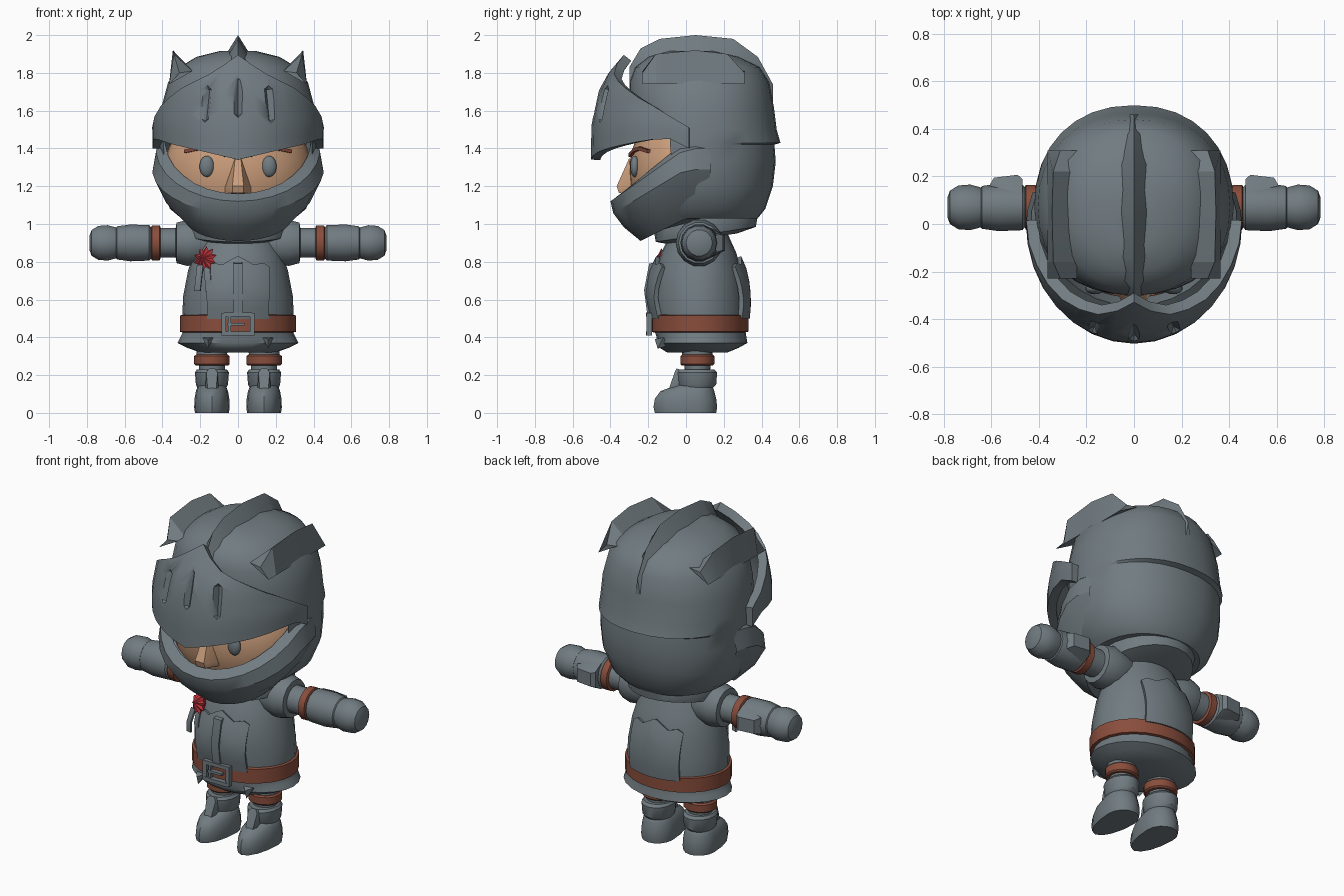
import bpy, bmesh, math
from mathutils import Vector, Matrix

if "Cube" in bpy.data.objects:
    bpy.data.objects.remove(bpy.data.objects["Cube"])

def material(name, rgb):
    m = bpy.data.materials.new(name)
    m.diffuse_color = (*rgb, 1)
    m.use_nodes = True
    m.node_tree.nodes["Principled BSDF"].inputs["Base Color"].default_value = m.diffuse_color
    return m

STEEL = material("steel", (0.165, 0.2, 0.22))
SKIN = material("skin", (0.6, 0.34, 0.2))
LEATHER = material("leather", (0.25, 0.075, 0.045))
RED = material("red", (0.5, 0.035, 0.045))

def finish(name, bm, mat, angle=35, solid=0):
    bmesh.ops.recalc_face_normals(bm, faces=bm.faces)
    me = bpy.data.meshes.new(name)
    bm.to_mesh(me)
    bm.free()
    me.materials.append(mat)
    ob = bpy.data.objects.new(name, me)
    bpy.context.collection.objects.link(ob)
    bpy.ops.object.select_all(action='DESELECT')
    ob.select_set(True)
    bpy.context.view_layer.objects.active = ob
    if solid:
        mod = ob.modifiers.new("thickness", 'SOLIDIFY')
        mod.thickness, mod.offset = solid, 0
        bpy.ops.object.modifier_apply(modifier=mod.name)
    bpy.ops.object.shade_smooth_by_angle(angle=math.radians(angle))
    return ob

def loft(name, rows, mat, closed=True, caps=True, drop=None, **kw):
    """Skin rows of points; drop(center) removes unwanted faces."""
    bm = bmesh.new()
    vs = [[bm.verts.new(p) for p in r] for r in rows]
    n = len(rows[0])
    for a, b in zip(vs, vs[1:]):
        for i in range(n if closed else n - 1):
            j = (i + 1) % n
            bm.faces.new((a[i], a[j], b[j], b[i]))
    if caps:
        bm.faces.new(vs[0])
        bm.faces.new(vs[-1])
    if drop:
        bad = [f for f in bm.faces if drop(f.calc_center_median())]
        bmesh.ops.delete(bm, geom=bad, context='FACES')
    return finish(name, bm, mat, **kw)

def hull(name, pts, mat, **kw):
    bm = bmesh.new()
    for p in pts:
        bm.verts.new(p)
    bmesh.ops.convex_hull(bm, input=bm.verts)
    return finish(name, bm, mat, **kw)

def box(name, c, size, mat):
    bm = bmesh.new()
    bmesh.ops.create_cube(bm, size=1, matrix=Matrix.Translation(c) @ Matrix.Diagonal((*size, 1)))
    return finish(name, bm, mat)

def ball(name, c, r, mat, u=24, v=14):
    bm = bmesh.new()
    bmesh.ops.create_uvsphere(bm, u_segments=u, v_segments=v, radius=1,
                              matrix=Matrix.Translation(c) @ Matrix.Diagonal((*r, 1)))
    return finish(name, bm, mat, angle=60)

def ring(z, rx, yf, yb, cx=0, yc=0.07, p=2.0, n=24, tilt=0):
    pts = []
    for i in range(n):
        a = 2 * math.pi * i / n
        c, s = math.cos(a), math.sin(a)
        x = math.copysign(abs(c) ** (2 / p), c) * rx
        y = yc + math.copysign(abs(s) ** (2 / p), s) * ((yb - yc) if s > 0 else (yc - yf))
        pts.append((cx + x, y, z + tilt * (y - yc)))
    return pts

def arm_ring(s, x, r, n=14):
    return [(s * x, 0.07 + r * math.cos(2 * math.pi * i / n), 0.9 + r * math.sin(2 * math.pi * i / n))
            for i in range(n)]

def lerp(table, k):
    for a, b in zip(table, table[1:]):
        if k <= b[0]:
            t = max(0, (k - a[0]) / (b[0] - a[0]))
            return [u + (v - u) * t for u, v in zip(a, b)]
    return table[-1]

# head and face
def face_y(x, z):
    return -0.3 * math.sqrt(max(0.01, 1 - (x / 0.39) ** 2 - ((z - 1.28) / 0.36) ** 2))

ball("head", (0, 0, 1.28), (0.39, 0.3, 0.36), SKIN, 32, 18)
hull("nose", [(s * w, y, z) for s in (1, -1) for w, y, z in
     ((0.015, -0.3, 1.35), (0.02, -0.325, 1.29), (0.03, -0.367, 1.2), (0.03, -0.355, 1.165),
      (0.07, -0.27, 1.16), (0.07, -0.29, 1.19))], SKIN)
for s in (1, -1):
    ball("eye", (s * 0.165, face_y(0.165, 1.305), 1.305), (0.04, 0.025, 0.056), STEEL, 14, 10)
    loft("eyebrow", [[(s * x, face_y(x, z) - 0.008, z + h) for x, z in
         ((0.07, 1.365), (0.14, 1.39), (0.2, 1.4), (0.28, 1.385))] for h in (-0.009, 0.009)],
         LEATHER, closed=False, caps=False, solid=0.02)

# helmet shell, open at the face, with a lip round the back
SHELL = ((1.03, .30, -.2, .38), (1.08, .36, -.2, .42), (1.2, .41, -.25, .46), (1.33, .42, -.28, .475),
         (1.42, .42, -.3, .468), (1.43, .42, -.3, .5), (1.5, .415, -.3, .48), (1.62, .405, -.3, .465),
         (1.75, .37, -.3, .44), (1.83, .31, -.27, .39), (1.885, .22, -.2, .28), (1.915, .1, -.1, .15))
loft("helmet_shell", [ring(*r, p=2.2, n=32) for r in SHELL], STEEL,
     drop=lambda c: c.z < 1.5 and c.y < -0.05)

# crest ridges
loft("centre_crest", [[(-w, y, z - 0.12), (0, y, z), (w, y, z - 0.12)] for y, z, w in
     ((-.3, 1.83, .04), (-.24, 1.93, .06), (-.14, 1.98, .07), (.05, 2.0, .075), (.25, 1.98, .07),
      (.38, 1.885, .06), (.46, 1.74, .02))], STEEL, angle=25)
for s in (1, -1):
    loft("side_crest", [[(s * .24, y, 1.81), (s * px, y, pz), (s * .365, y, 1.74)] for y, px, pz in
         ((-.23, .31, 1.8), (-.16, .34, 1.9), (.05, .345, 1.92), (.22, .34, 1.9), (.31, .31, 1.8))],
         STEEL, angle=25)

# visor with pointed brow
VISOR = ((1.3, .425, .48), (1.53, .43, .475), (1.7, .40, .44), (1.8, .36, .38), (1.88, .32, .31))
VTOP = ((0, 1.88), (.25, 1.78), (.5, 1.71), (.75, 1.62), (1, 1.51))
VBOT = ((0, 1.34), (.3, 1.39), (.6, 1.43), (.85, 1.46), (1, 1.4))
rows = []
for k in range(7):
    row = []
    for i in range(17):
        u = i / 8 - 1
        z0, z1 = lerp(VBOT, abs(u))[1], lerp(VTOP, abs(u))[1]
        z = z0 + (z1 - z0) * k / 6
        _, rx, ry = lerp(VISOR, z)
        a = u * math.radians(92)
        row.append((rx * math.sin(a), -ry * math.cos(a), z))
    rows.append(row)
visor = loft("visor", rows, STEEL, closed=False, caps=False, solid=0.05, angle=30)

# hollow slots cut into the visor
for a, zm, h in ((0, 1.67, .15), (-23, 1.63, .13), (23, 1.63, .13)):
    _, rx, ry = lerp(VISOR, zm)
    m = Matrix.Translation((rx * math.sin(math.radians(a)), -ry * math.cos(math.radians(a)), zm)) \
        @ Matrix.Rotation(math.radians(a), 4, 'Z') @ Matrix.Rotation(math.radians(-14), 4, 'X')
    pts = [m @ Vector((x, -0.07, z)) for x, z in
           ((0, h), (.06, h * .6), (.06, -h * .6), (0, -h), (-.06, -h * .6), (-.06, h * .6))]
    pts += [m @ Vector((0, 0.008, z)) for z in (h * .65, -h * .65)]
    cut = hull("slot_cutter", pts, STEEL)
    cut.hide_render = True
    mod = visor.modifiers.new("slot", 'BOOLEAN')
    mod.operation, mod.solver, mod.object = 'DIFFERENCE', 'EXACT', cut
    bpy.context.view_layer.objects.active = visor
    bpy.ops.object.modifier_apply(modifier=mod.name)
    bpy.data.objects.remove(cut)

# chin guard: from bottom edge, out over the jaw, then in over the rim
rows = []
for v, rx, ry, dz in ((0, .28, .24, 0), (.35, .395, .33, 0), (.7, .455, .385, 0), (1, .435, .4, 0),
                      (1, .385, .345, .04), (1, .37, .31, -.08)):
    row = []
    for i in range(19):
        a = math.radians((i / 9 - 1) * 110)
        q = min(1, 1 - math.cos(a))
        z0, z1 = 0.91 + 0.12 * q, 1.12 + 0.28 * q
        row.append((rx * math.sin(a), -ry * math.cos(a), z0 + (z1 - z0) * v + dz))
    rows.append(row)
loft("chin_guard", rows, STEEL, closed=False, angle=28)

# tilted neck collar
loft("neck_collar", [ring(z, rx, f, b, tilt=.15) for z, rx, f, b in
     ((.92, .2, -.1, .27), (.94, .26, -.16, .37), (1.0, .27, -.17, .38), (1.06, .25, -.13, .35))], STEEL)

# torso with flared hem
TORSO = ((.32, .2, -.1, .22), (.345, .27, -.14, .28), (.37, .32, -.155, .325), (.40, .305, -.155, .32),
         (.43, .29, -.165, .315), (.52, .295, -.168, .318), (.62, .29, -.18, .31), (.75, .265, -.165, .295),
         (.85, .235, -.13, .265), (.95, .19, -.08, .22), (1.03, .15, -.05, .19))
loft("torso", [ring(*r) for r in TORSO], STEEL)
for s in (1, -1):
    hull("hem_point", [(s * .13, -.13, .40), (s * .19, -.12, .40), (s * .16, -.15, .34),
                       (s * .16, -.165, .39), (s * .16, -.08, .36)], STEEL)

def torso_y(x, z, side):
    _, rx, f, b = lerp(TORSO, z)
    return 0.07 + ((f if side < 0 else b) - 0.07) * math.sqrt(1 - (x / rx) ** 2)

# raised front and back plates
PLATE = ((-.16, .77), (-.13, .79), (-.08, .78), (-.03, .81), (0, .825), (.03, .81), (.08, .78), (.13, .79), (.16, .77))
for side, name in ((-1, "chest_plate"), (1, "back_plate")):
    rows = []
    for k in range(6):
        row = []
        for x, top in PLATE:
            z = 0.5 + (top - 0.5) * k / 5
            row.append((x, torso_y(x, z, side) + side * (0.008 + 0.014 * math.sin(math.pi * k / 5)), z))
        rows.append(row)
    loft(name, rows, STEEL, closed=False, caps=False, solid=0.025)
hull("chest_ridge", [(x, y, z) for x in (-.025, .025) for y, z in
     ((-.17, .52), (-.205, .52), (-.222, .65), (-.195, .79), (-.15, .8))], STEEL)

# belt and buckle
loft("belt", [ring(z, rx, f, b) for z, rx, f, b in ((.425, .29, -.17, .31), (.43, .308, -.185, .33),
     (.515, .308, -.185, .33), (.52, .29, -.17, .31))], LEATHER)
for k in (1, -1):
    box("buckle_side", (k * .075, -.195, .47), (.025, .03, .12), STEEL)
    box("buckle_bar", (0, -.198, .47 + k * .05), (.15, .03, .022), STEEL)
box("buckle_prong", (-.01, -.197, .47), (.09, .025, .014), STEEL)
box("buckle_post", (-.045, -.195, .47), (.014, .025, .08), STEEL)

# rosette and ribbons
bm = bmesh.new()
m = Matrix.Translation((-.175, -.125, .815)) @ Matrix.Rotation(math.radians(-28), 4, 'Z') \
    @ Matrix.Rotation(math.radians(-15), 4, 'X')
rim = [bm.verts.new(m @ Vector((r * math.cos(math.pi * i / 10), 0, r * math.sin(math.pi * i / 10))))
       for i in range(20) for r in ((.07 if i % 2 else .048),)]
tips = [bm.verts.new(m @ Vector((0, y, 0))) for y in (-.035, .05)]
for i in range(20):
    for t in tips:
        bm.faces.new((rim[i], rim[(i + 1) % 20], t))
finish("rosette", bm, RED, angle=10)
for x, dx in ((-.2, -.015), (-.165, .012)):
    loft("ribbon", [[(x - .016 + dx * k, y, z), (x + .016 + dx * k, y - .01, z)] for k, y, z in
         ((0, -.13, .78), (.5, -.16, .71), (1, -.15, .645))], STEEL, closed=False, caps=False, solid=.012)

for s in (1, -1):
    # arm parts, from shoulder to hand
    for name, mat, prof in (
            ("shoulder_guard", STEEL, ((.13, .1), (.2, .118), (.27, .125), (.325, .11), (.33, .08))),
            ("upper_arm", STEEL, ((.3, .08), (.42, .08))),
            ("arm_strap", LEATHER, ((.41, .085), (.415, .095), (.455, .095), (.46, .085))),
            ("forearm", STEEL, ((.455, .08), (.47, .096), (.57, .1), (.64, .09), (.655, .07))),
            ("hand", STEEL, ((.63, .06), (.645, .084), (.69, .096), (.74, .092), (.775, .07), (.786, .04)))):
        loft(name, [arm_ring(s, *p) for p in prof], mat)
    hull("forearm_plate", [(s * x, y, .9 + k * h) for k in (1, -1) for x, y, h in
         ((.47, .19, .045), (.49, .207, .04), (.59, .195, .04), (.61, .16, .05), (.47, .13, .08))], STEEL)

    # leg parts
    cx = s * .138
    for name, mat, prof in (
            ("thigh", STEEL, ((.3, .08, -.02, .14), (.38, .085, -.02, .14))),
            ("leg_strap", LEATHER, ((.25, .085, -.022, .142), (.258, .094, -.03, .15),
                                    (.3, .094, -.03, .15), (.308, .085, -.022, .142))),
            ("shin", STEEL, ((.15, .066, 0, .125), (.27, .07, -.01, .13))),
            ("boot_cuff", STEEL, ((.13, .075, -.03, .14), (.15, .085, -.045, .16),
                                  (.215, .09, -.05, .165), (.23, .08, -.04, .15))),
            ("boot", STEEL, ((0, .09, -.165, .16), (.03, .094, -.172, .165), (.075, .092, -.165, .16),
                             (.115, .085, -.135, .15), (.14, .075, -.07, .14), (.155, .06, -.02, .12)))):
        loft(name, [ring(*p, cx=cx, yc=.06, n=16) for p in prof], mat)
    hull("shin_ridge", [(cx + k * w, y, z) for k in (1, -1) for w, y, z in
         ((.03, -.06, .215), (.015, -.05, .235), (.035, -.065, .13), (.02, -.1, .1), (.03, 0, .22),
          (.03, 0, .1))], STEEL)
